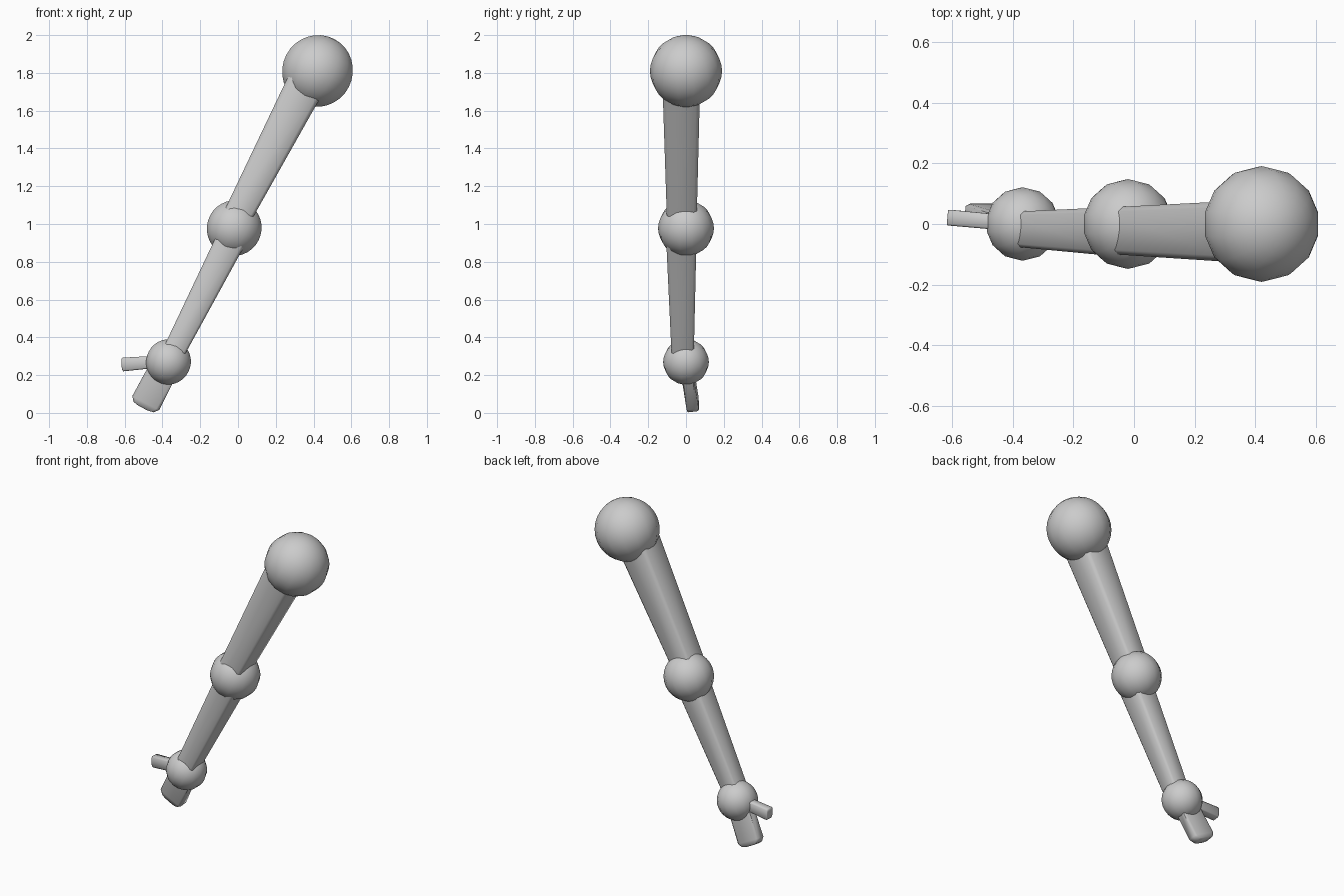
import bpy, bmesh, math
from mathutils import Vector, Matrix

if "Cube" in bpy.data.objects:
    bpy.data.objects.remove(bpy.data.objects["Cube"])


def finish(name, bm, angle):
    bmesh.ops.recalc_face_normals(bm, faces=bm.faces[:])
    mesh = bpy.data.meshes.new(name)
    bm.to_mesh(mesh)
    bm.free()
    ob = bpy.data.objects.new(name, mesh)
    bpy.context.collection.objects.link(ob)
    bpy.ops.object.select_all(action='DESELECT')
    ob.select_set(True)
    bpy.context.view_layer.objects.active = ob
    bpy.ops.object.shade_smooth_by_angle(angle=math.radians(angle))


def frame(axis):
    """Width axis in the front plane, thickness axis near y, length axis."""
    w = axis.normalized()
    u = Vector((0, 1, 0)).cross(w).normalized()
    return u, w.cross(u), w


def joint(name, centre, radius, axis):
    u, v, w = frame(Vector(axis))
    rot = Matrix((u, v, w)).transposed().to_4x4()
    bm = bmesh.new()
    bmesh.ops.create_uvsphere(bm, u_segments=14, v_segments=16, radius=radius,
                              matrix=Matrix.Translation(centre) @ rot)
    finish(name, bm, 60)


def limb(name, start, end, size0, size1, bulge=0.0):
    """Tapered four-sided bar with softened corners; sizes are
    (width, thickness) half extents. A bulge domes the far end."""
    start, end = Vector(start), Vector(end)
    u, v, w = frame(end - start)
    k = 0.8
    outline = [(1, -k), (1, k), (k, 1), (-k, 1), (-1, k), (-1, -k), (-k, -1), (k, -1)]
    sections = [(start, size0), (end, size1)]
    if bulge:
        sections.append((end + w * bulge * 0.8, (size1[0] * 0.75, size1[1] * 0.97)))
        sections.append((end + w * bulge, (size1[0] * 0.4, size1[1] * 0.9)))
    bm = bmesh.new()
    rings = [[bm.verts.new(c + u * a * x + v * b * y) for x, y in outline]
             for c, (a, b) in sections]
    n = len(outline)
    for lo, hi in zip(rings, rings[1:]):
        for i in range(n):
            j = (i + 1) % n
            bm.faces.new((lo[i], lo[j], hi[j], hi[i]))
    bm.faces.new(rings[0])
    bm.faces.new(rings[-1])
    finish(name, bm, 60)


# Ball joints
arm_axis = (0.46, 0, 0.88)
joint("shoulder_joint", (0.421, 0, 1.81), 0.191, arm_axis)
joint("elbow_joint", (-0.02, 0, 0.978), 0.148, arm_axis)
joint("wrist_joint", (-0.368, 0, 0.27), 0.121, arm_axis)

# Tapered arm bars
limb("upper_arm", (-0.03, -0.022, 0.99), (0.385, -0.025, 1.79),
     (0.073, 0.077), (0.104, 0.1))
limb("forearm", (-0.365, -0.017, 0.275), (-0.01, -0.025, 0.97),
     (0.057, 0.057), (0.080, 0.081))

# Flat hand with domed end, and small thumb
limb("hand", (-0.375, 0.0, 0.27), (-0.487, 0.034, 0.055),
     (0.076, 0.032), (0.080, 0.032), 0.03)
limb("thumb", (-0.38, 0.0, 0.275), (-0.609, 0.021, 0.256),
     (0.031, 0.025), (0.036, 0.026), 0.006)
